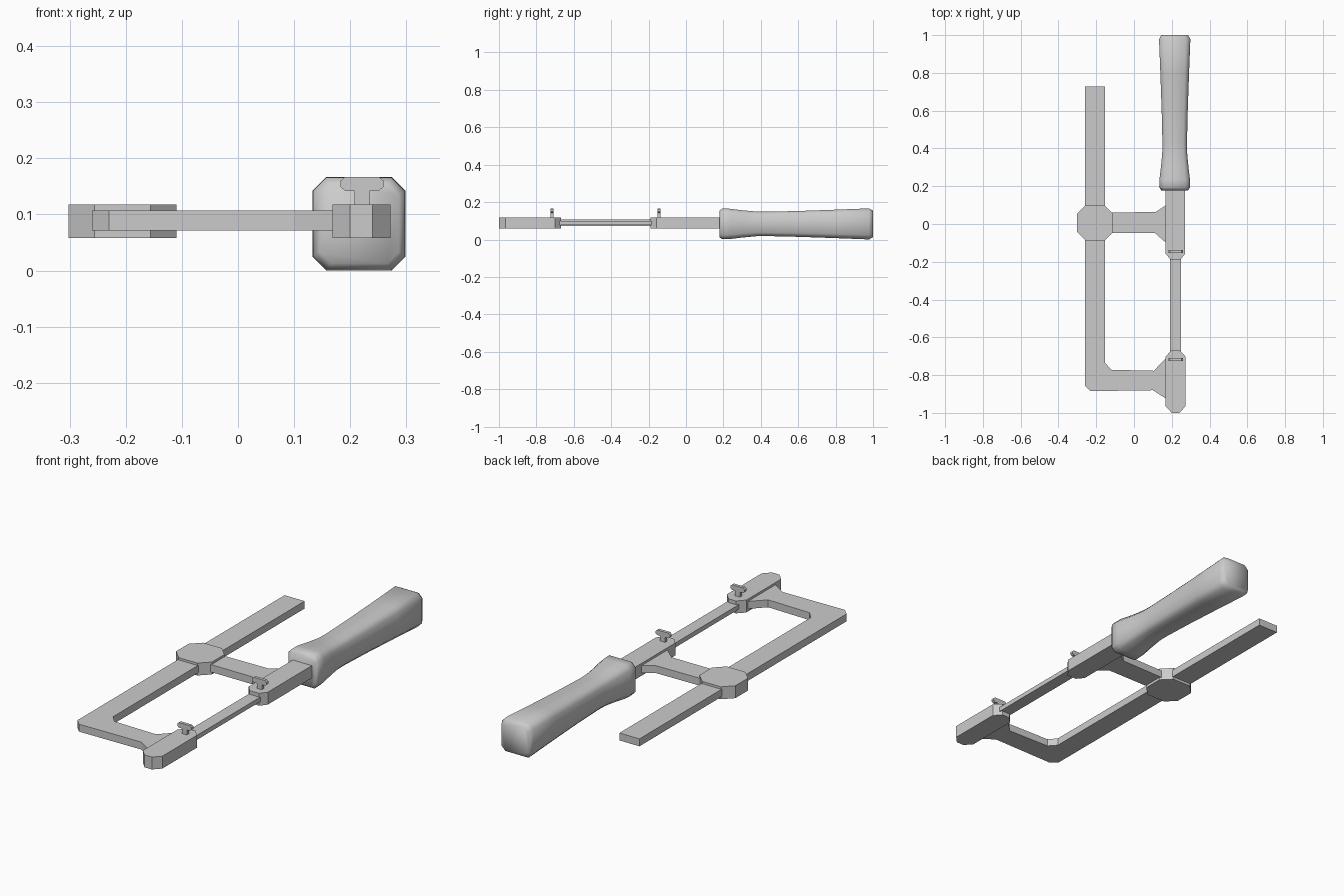
import bpy, bmesh

if "Cube" in bpy.data.objects:
    bpy.data.objects.remove(bpy.data.objects["Cube"])


def finish(bm, name):
    bmesh.ops.recalc_face_normals(bm, faces=bm.faces)
    me = bpy.data.meshes.new(name)
    bm.to_mesh(me)
    bm.free()
    ob = bpy.data.objects.new(name, me)
    bpy.context.collection.objects.link(ob)
    return ob


def plate(name, pts, lo, hi, to3d):
    """Extrude a flat outline between lo and hi; to3d maps (a, b, depth) to xyz."""
    bm = bmesh.new()
    face = bm.faces.new([bm.verts.new(to3d(a, b, lo)) for a, b in pts])
    out = bmesh.ops.extrude_face_region(bm, geom=[face])
    for v in out["geom"]:
        if isinstance(v, bmesh.types.BMVert):
            a, b = to3d(0, 0, lo), to3d(0, 0, hi)
            v.co = [c + q - p for c, p, q in zip(v.co, a, b)]
    return finish(bm, name)


def flat(x, y, d):
    return (x, y, d)


def upright(x, z, d):
    return (x, d, z)


def octagon(x0, x1, y0, y1, cx, cy):
    return [(x0 + cx, y0), (x1 - cx, y0), (x1, y0 + cy), (x1, y1 - cy),
            (x1 - cx, y1), (x0 + cx, y1), (x0, y1 - cy), (x0, y0 + cy)]


BAR = (0.071, 0.107)
BLOCK = (0.058, 0.118)

# L-shaped frame bar with flared foot
plate("frame_bar", [(-0.26, 0.727), (-0.26, -0.855), (-0.23, -0.885), (0.10, -0.88),
                    (0.17, -0.925), (0.19, -0.925), (0.19, -0.71), (0.17, -0.71),
                    (0.105, -0.777), (-0.12, -0.772), (-0.153, -0.735), (-0.153, 0.727)],
      *BAR, flat)

# Cross arm, flared where it meets the handle block
plate("cross_arm", [(-0.13, -0.047), (0.11, -0.047), (0.17, -0.10), (0.19, -0.10),
                    (0.19, 0.10), (0.17, 0.10), (0.115, 0.064), (-0.13, 0.06)],
      *BAR, flat)

# Sliding collar and the two blade clamps
plate("slide_collar", octagon(-0.302, -0.11, -0.088, 0.10, 0.046, 0.046), *BLOCK, flat)
plate("front_clamp", octagon(0.168, 0.272, -1.0, -0.667, 0.032, 0.034), *BLOCK, flat)
plate("rear_clamp", [(0.195, -0.19), (0.245, -0.19), (0.27, -0.158), (0.27, 0.22),
                     (0.168, 0.22), (0.168, -0.158)], *BLOCK, flat)

# Blade
plate("blade", [(0.19, -0.69), (0.25, -0.69), (0.25, -0.17), (0.19, -0.17)],
      0.078, 0.1, flat)

# Thumb screws: T outline with clipped corners
right = [(0.013, 0.11), (0.013, 0.142), (0.03, 0.142), (0.038, 0.149),
         (0.038, 0.160), (0.03, 0.167)]
screw = [(0.221 + x, z) for x, z in right] + [(0.221 - x, z) for x, z in reversed(right)]
for name, y in (("front_thumb_screw", -0.717), ("rear_thumb_screw", -0.145)):
    plate(name, screw, y - 0.0075, y + 0.0075, upright)

# Handle: chamfered square sections lofted along y
bm = bmesh.new()
rings = []
for y, r in [(0.178, 0.071), (0.195, 0.082), (0.235, 0.081), (0.30, 0.073), (0.375, 0.066),
             (0.43, 0.065), (0.60, 0.069), (0.80, 0.076), (0.978, 0.083), (1.0, 0.071)]:
    c = 0.29 * r
    rings.append([bm.verts.new((0.2155 + x, y, 0.0835 + z))
                  for x, z in octagon(-r, r, -r, r, c, c)])
for a, b in zip(rings, rings[1:]):
    for i in range(8):
        j = (i + 1) % 8
        bm.faces.new((a[i], a[j], b[j], b[i]))
bm.faces.new(rings[0])
bm.faces.new(rings[-1])
handle = finish(bm, "handle")
bpy.context.view_layer.objects.active = handle
handle.select_set(True)
bpy.ops.object.shade_smooth_by_angle(angle=1.0)
